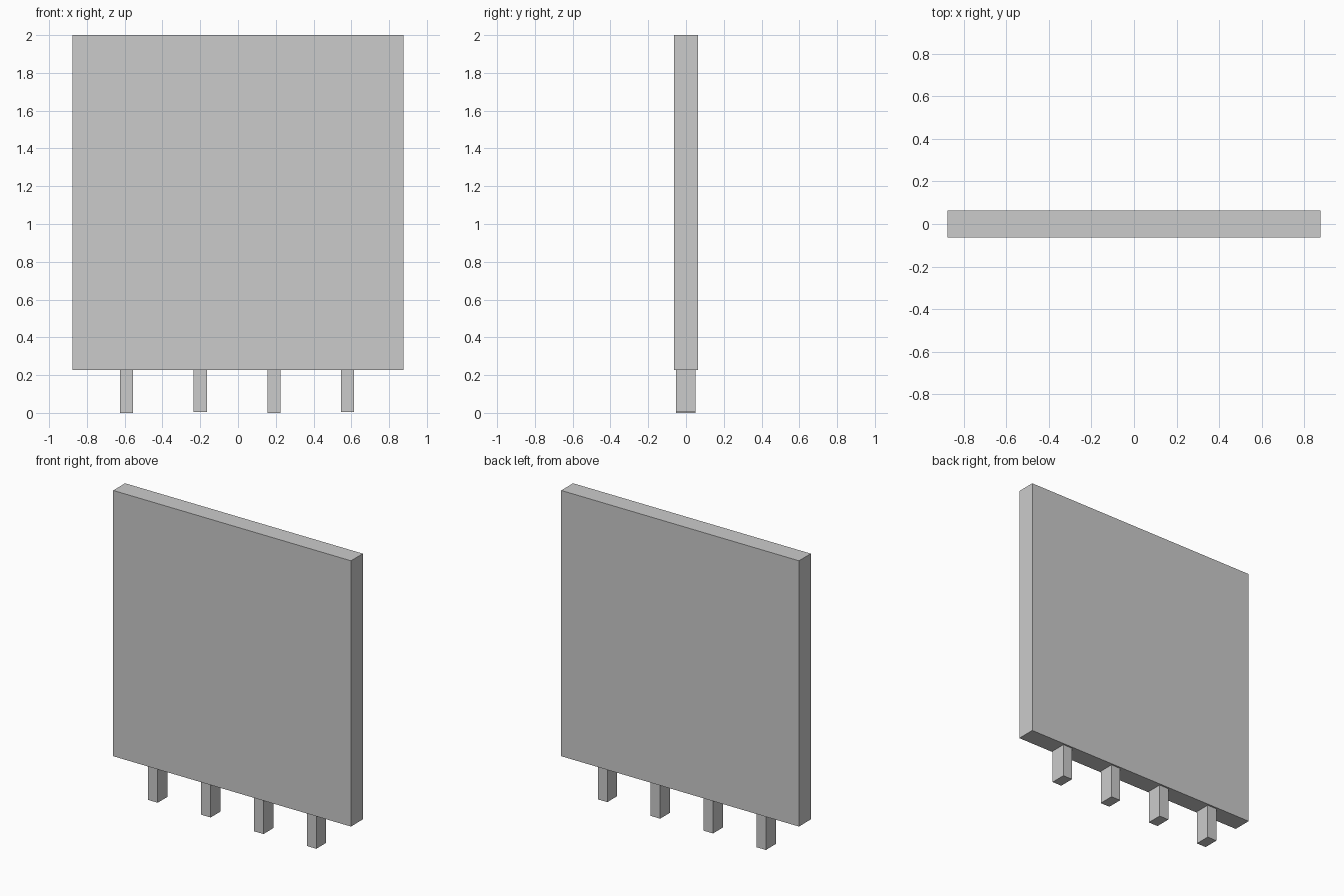
import bpy

if "Cube" in bpy.data.objects:
    bpy.data.objects.remove(bpy.data.objects["Cube"])


def box(name, x0, x1, y0, y1, z0, z1):
    bpy.ops.mesh.primitive_cube_add(
        size=1, location=((x0 + x1) / 2, (y0 + y1) / 2, (z0 + z1) / 2))
    obj = bpy.context.object
    obj.name = name
    obj.scale = (x1 - x0, y1 - y0, z1 - z0)
    bpy.ops.object.transform_apply(location=False, rotation=False, scale=True)
    return obj


PANEL_BOTTOM = 0.228

# Thin upright panel
box("panel", -0.877, 0.877, -0.0625, 0.0625, PANEL_BOTTOM, 2.0)

# Four evenly spaced pegs under the panel, alternating slightly in length
for i in range(4):
    x = -0.59 + i * 0.39
    bottom = 0.0 if i % 2 == 0 else 0.006
    box(f"peg_{i + 1}", x - 0.035, x + 0.035, -0.053, 0.051, bottom, PANEL_BOTTOM)
